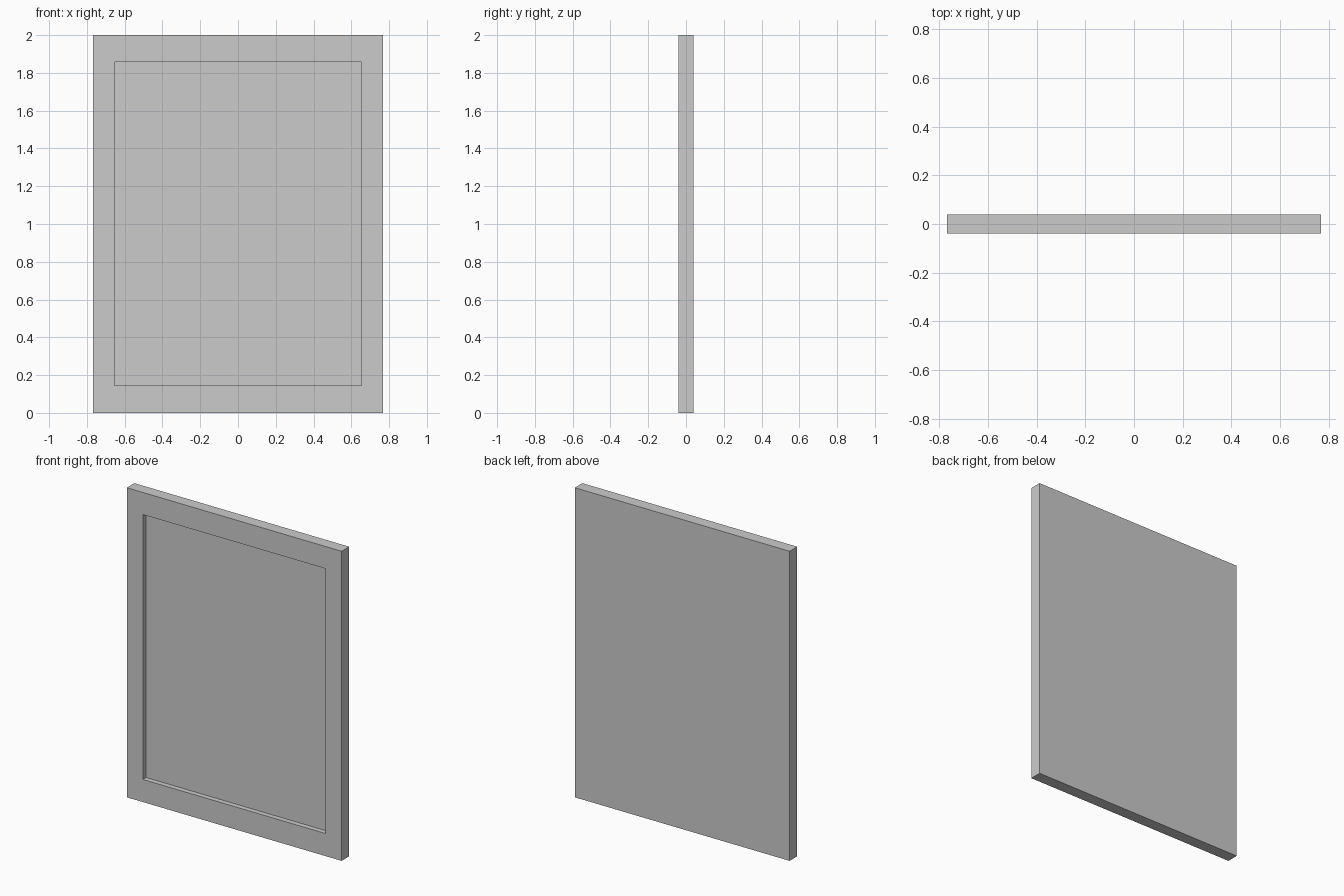
import bpy, bmesh
from mathutils import Vector

if "Cube" in bpy.data.objects:
    bpy.data.objects.remove(bpy.data.objects["Cube"])

W, H, D = 1.536, 2.0, 0.077        # outer size of the framed panel
IN_X, IN_Z0, IN_Z1 = 0.653, 0.146, 1.857   # recess limits
RECESS = 0.033

# Solid slab standing on the floor
bm = bmesh.new()
bmesh.ops.create_cube(bm, size=1)
bmesh.ops.scale(bm, vec=Vector((W, D, H)), verts=bm.verts)
bmesh.ops.translate(bm, vec=Vector((0, 0, H / 2)), verts=bm.verts)

# Inset the front face to form the frame border
bm.normal_update()
front = min(bm.faces, key=lambda f: f.normal.y)
bmesh.ops.inset_region(bm, faces=[front], thickness=0.1)
for v in front.verts:
    v.co.x = IN_X if v.co.x > 0 else -IN_X
    v.co.z = IN_Z1 if v.co.z > H / 2 else IN_Z0

# Sink the inner panel behind the border
ext = bmesh.ops.extrude_discrete_faces(bm, faces=[front])
for v in ext["faces"][0].verts:
    v.co.y += RECESS
bmesh.ops.recalc_face_normals(bm, faces=bm.faces)

mesh = bpy.data.meshes.new("framed_panel")
bm.to_mesh(mesh)
bm.free()
bpy.context.collection.objects.link(bpy.data.objects.new("framed_panel", mesh))
